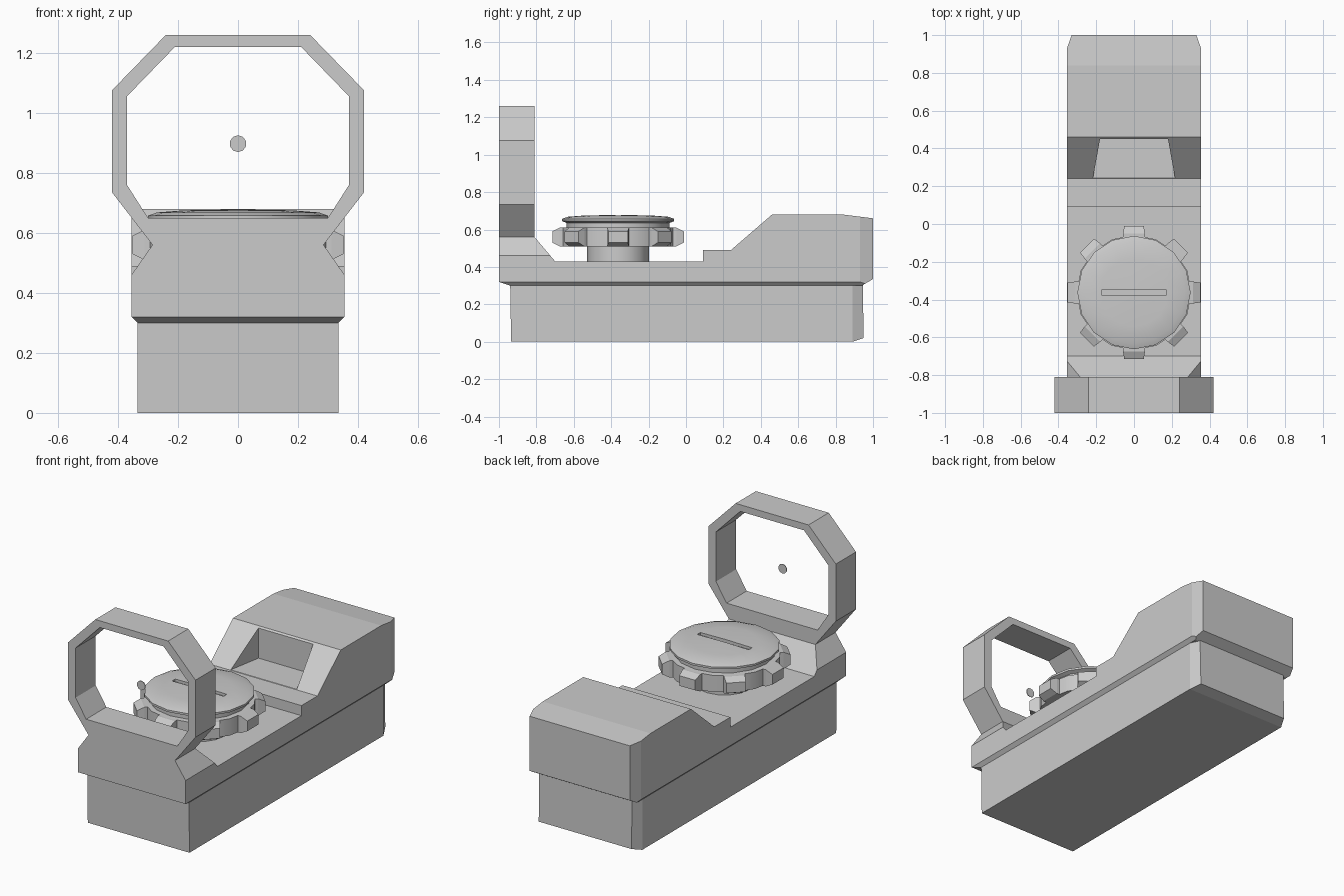
import bpy, bmesh, math
from mathutils import Vector, Matrix

if "Cube" in bpy.data.objects:
    bpy.data.objects.remove(bpy.data.objects["Cube"])


def finish(name, bm):
    bmesh.ops.recalc_face_normals(bm, faces=bm.faces)
    me = bpy.data.meshes.new(name)
    bm.to_mesh(me)
    bm.free()
    ob = bpy.data.objects.new(name, me)
    bpy.context.collection.objects.link(ob)
    return ob


def loft(bm, a, b):
    """Closed prism between two matching point loops."""
    va, vb = [bm.verts.new(p) for p in a], [bm.verts.new(p) for p in b]
    n = len(va)
    bm.faces.new(va)
    bm.faces.new(vb[::-1])
    for i in range(n):
        j = (i + 1) % n
        bm.faces.new((va[i], vb[i], vb[j], va[j]))


def side_prism(profile, half):
    """Extrude a (y, z) profile across x."""
    bm = bmesh.new()
    loft(bm, [(-half, y, z) for y, z in profile], [(half, y, z) for y, z in profile])
    return bm


def slice_off(bm, point, normal):
    """Cut away a corner on both the left and right sides."""
    for s in (1, -1):
        geom = bm.verts[:] + bm.edges[:] + bm.faces[:]
        bmesh.ops.bisect_plane(bm, geom=geom, clear_outer=True, dist=1e-5,
                               plane_co=(s * point[0], point[1], point[2]),
                               plane_no=(s * normal[0], normal[1], normal[2]))
        bmesh.ops.holes_fill(bm, edges=[e for e in bm.edges if e.is_boundary], sides=0)


def mirrored(half):
    return half + [(-x, z) for x, z in reversed(half)]


def cut(ob, cutter):
    cutter.hide_render = True
    cutter.hide_set(True)
    m = ob.modifiers.new("cut", 'BOOLEAN')
    m.operation = 'DIFFERENCE'
    m.solver = 'EXACT'
    m.object = cutter


# Lower base
bm = side_prism([(-0.935, 0), (0.89, 0), (0.95, 0.02), (0.945, 0.305), (-0.94, 0.305)], 0.335)
slice_off(bm, (0.335, 0.89, 0), (0.06, 0.03, 0))
finish("lower_base", bm)

# Upper body with stepped deck and raised rear housing
bm = side_prism([(-1, 0.32), (-0.94, 0.30), (0.94, 0.30), (1, 0.335), (1, 0.66), (0.84, 0.68),
                 (0.46, 0.68), (0.24, 0.49), (0.09, 0.49), (0.09, 0.43), (-1, 0.43)], 0.355)
slice_off(bm, (0.355, 0.93, 0), (0.07, 0.025, 0))
slice_off(bm, (0.355, 0, 0.32), (1, 0, -1))
body = finish("upper_body", bm)

# Tapered pocket in the rear housing slope
pocket = [(-0.225, 0.2), (0.225, 0.2), (0.18, 0.45), (-0.18, 0.45)]
bm = bmesh.new()
loft(bm, [(x, y, 0.492) for x, y in pocket], [(x, y, 0.9) for x, y in pocket])
cut(body, finish("pocket_cutter", bm))

# Frame pedestal, sloping down behind the frame
ped = mirrored([(0.285, 0.56), (0.355, 0.46), (0.355, 0.43)])
bm = bmesh.new()
loft(bm, [(x, -1, z) for x, z in ped],
     [(x, -0.81 + (0.56 - z) * 0.11 / 0.13, z) for x, z in ped])
finish("frame_pedestal", bm)

# Octagonal window frame
outer = mirrored([(0.24, 1.26), (0.42, 1.075), (0.42, 0.735), (0.285, 0.56)])
inner = mirrored([(0.21, 1.22), (0.37, 1.055), (0.37, 0.76), (0.30, 0.65)])
bm = bmesh.new()
rings = [[bm.verts.new((x, y, z)) for x, z in pts]
         for pts, y in ((outer, -1), (outer, -0.81), (inner, -0.81), (inner, -1))]
for k in range(4):
    a, b = rings[k], rings[(k + 1) % 4]
    for i in range(8):
        j = (i + 1) % 8
        bm.faces.new((a[i], a[j], b[j], b[i]))
finish("window_frame", bm)

# Aiming dot floating in the window
bm = bmesh.new()
bmesh.ops.create_cone(bm, cap_ends=True, segments=10, radius1=0.028, radius2=0.028, depth=0.004,
                      matrix=Matrix.Translation((0, -0.91, 0.897)) @ Matrix.Rotation(math.pi / 2, 4, 'X'))
finish("aiming_dot", bm)

# Turned knob: stem, wheel, neck and domed cap
KY = -0.363
profile = [(0, 0.43), (0.165, 0.43), (0.165, 0.51), (0.305, 0.51), (0.305, 0.61), (0.275, 0.612),
           (0.275, 0.635), (0.30, 0.645), (0.30, 0.657), (0.27, 0.668), (0.18, 0.675), (0, 0.678)]
bm = bmesh.new()
vs = [bm.verts.new((r, KY, z)) for r, z in profile]
es = [bm.edges.new(p) for p in zip(vs, vs[1:])]
bmesh.ops.spin(bm, geom=vs + es, cent=(0, KY, 0), axis=(0, 0, 1), angle=math.tau, steps=16)
bmesh.ops.remove_doubles(bm, verts=bm.verts, dist=1e-4)
knob = finish("adjustment_knob", bm)
bm = bmesh.new()
bmesh.ops.create_cube(bm, size=1, matrix=Matrix.Translation((0, KY, 0.68)) @ Matrix.Diagonal((0.34, 0.03, 0.04, 1)))
cut(knob, finish("slot_cutter", bm))
bpy.context.view_layer.objects.active = knob
knob.select_set(True)
bpy.ops.object.shade_smooth_by_angle(angle=math.radians(30))

# Eight tapered grip lugs around the wheel
bm = bmesh.new()
for i in range(8):
    rot = Matrix.Rotation(i * math.tau / 8, 3, 'Z')
    loops = []
    for r, w, z0, z1 in ((0.27, 0.058, 0.51, 0.61), (0.312, 0.058, 0.51, 0.61), (0.352, 0.052, 0.53, 0.59)):
        loops.append([rot @ Vector((r, y, z)) + Vector((0, KY, 0))
                      for y, z in ((-w, z0), (w, z0), (w, z1), (-w, z1))])
    rows = [[bm.verts.new(p) for p in l] for l in loops]
    bm.faces.new(rows[0])
    bm.faces.new(rows[2])
    for a, b in zip(rows, rows[1:]):
        for k in range(4):
            j = (k + 1) % 4
            bm.faces.new((a[k], a[j], b[j], b[k]))
finish("knob_lugs", bm)
